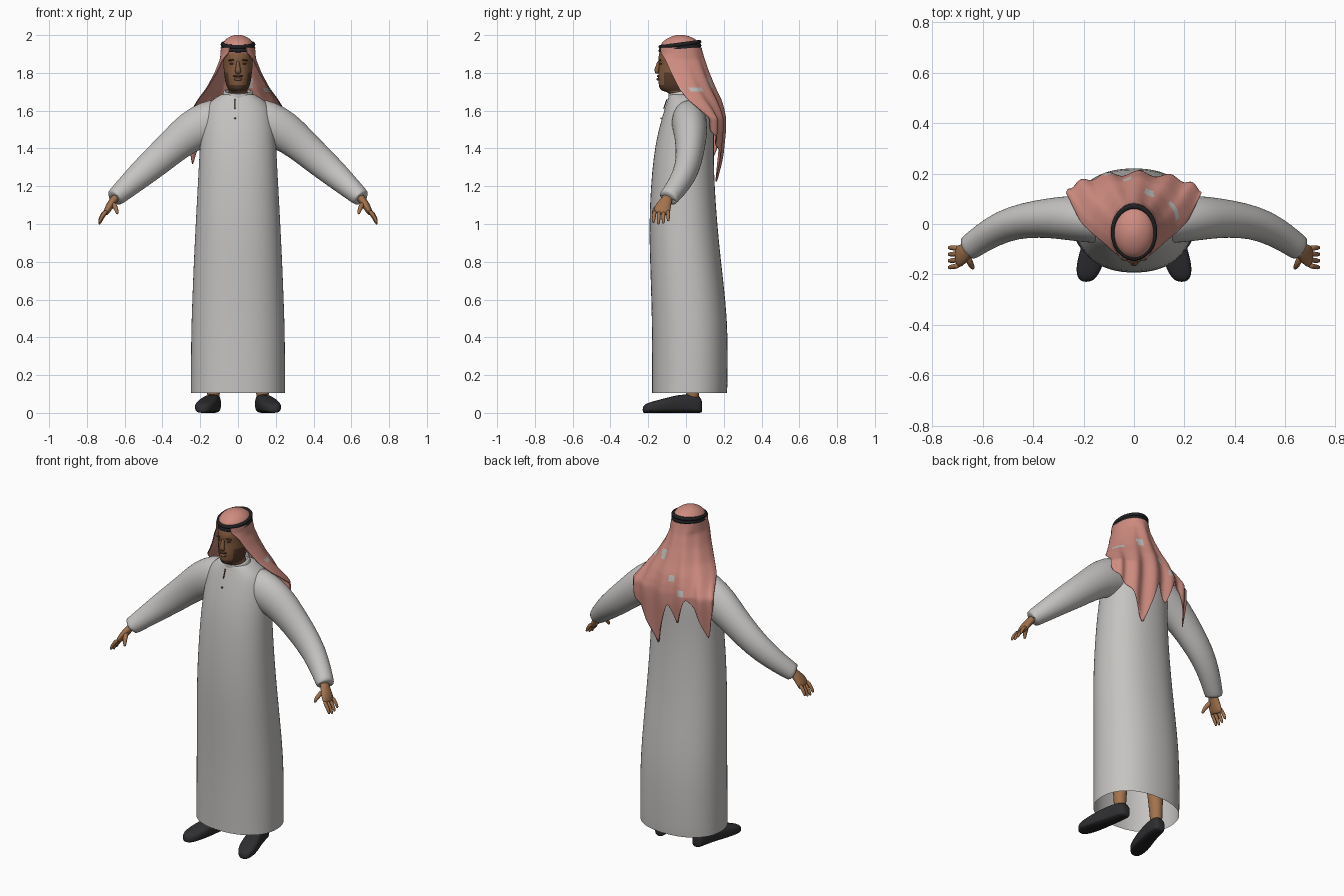
import bpy, bmesh
from math import sin, cos, pi, radians, copysign
from mathutils import Vector, Matrix

cube = bpy.data.objects.get("Cube")
if cube:
    bpy.data.objects.remove(cube)


def material(name, rgb):
    m = bpy.data.materials.new(name)
    m.use_nodes = True
    m.diffuse_color = (*rgb, 1)
    bsdf = m.node_tree.nodes["Principled BSDF"]
    bsdf.inputs["Base Color"].default_value = (*rgb, 1)
    bsdf.inputs["Roughness"].default_value = 0.8
    return m


CLOTH = material("robe_grey", (0.56, 0.55, 0.535))
PINK = material("scarf_pink", (0.62, 0.26, 0.215))
PALE = material("scarf_pale", (0.5, 0.5, 0.49))
BLACK = material("cord_black", (0.015, 0.015, 0.017))
FACE = material("face_brown", (0.23, 0.105, 0.05))
SKIN = material("hand_brown", (0.36, 0.17, 0.075))
BEARD = material("beard_brown", (0.1, 0.045, 0.025))
LEATHER = material("shoe_black", (0.028, 0.028, 0.031))


def finish(name, bm, mats, mirror=False, subdiv=1, rule=None):
    """Turn a bmesh into a smooth object with optional mirror and face colours."""
    bmesh.ops.recalc_face_normals(bm, faces=bm.faces)
    for f in bm.faces:
        f.smooth = True
        if rule:
            f.material_index = rule(f.calc_center_median())
    me = bpy.data.meshes.new(name)
    bm.to_mesh(me)
    bm.free()
    for m in mats:
        me.materials.append(m)
    ob = bpy.data.objects.new(name, me)
    bpy.context.collection.objects.link(ob)
    if mirror:
        ob.modifiers.new("Mirror", "MIRROR").use_mirror_merge = False
    if subdiv:
        s = ob.modifiers.new("Subdivision", "SUBSURF")
        s.levels = s.render_levels = subdiv
    return ob


def loft(name, rings, mats, closed=True, caps=(True, True), **kw):
    """Skin a list of point rings."""
    bm = bmesh.new()
    rows = [[bm.verts.new(p) for p in r] for r in rings]
    n = len(rows[0])
    for a, b in zip(rows, rows[1:]):
        for i in range(n if closed else n - 1):
            j = (i + 1) % n
            bm.faces.new((a[i], a[j], b[j], b[i]))
    if closed:
        for want, row in zip(caps, (rows[0], rows[-1])):
            if want:
                bm.faces.new(row)
    return finish(name, bm, mats, **kw)


def power(v, p):
    return copysign(abs(v) ** p, v)


def oval(z, hw, front, back, p=1.0, n=32, tilt=0.0):
    """Level ring given by half width, front y and back y."""
    c, r = (front + back) / 2, (back - front) / 2
    pts = []
    for i in range(n):
        a = 2 * pi * i / n
        y = c + r * power(sin(a), p)
        pts.append((hw * power(cos(a), p), y, z + tilt * y))
    return pts


def tube(name, stations, mats, n=16, **kw):
    """Skin ovals along a path of (centre, radius toward y, other radius)."""
    pts = [Vector(s[0]) for s in stations]
    rings = []
    for i, (c, (_, ry, rn)) in enumerate(zip(pts, stations)):
        d = (pts[min(i + 1, len(pts) - 1)] - pts[max(i - 1, 0)]).normalized()
        side = Vector((0, 1, 0))
        side = (side - d * side.dot(d)).normalized()
        up = d.cross(side)
        rings.append([c + side * ry * cos(2 * pi * k / n) + up * rn * sin(2 * pi * k / n)
                      for k in range(n)])
    return loft(name, rings, mats, **kw)


def ball(name, loc, size, mat, mirror=False, turn=0):
    bm = bmesh.new()
    mx = Matrix.Translation(loc) @ Matrix.Rotation(turn, 4, 'Y') @ Matrix.Diagonal((*size, 1))
    bmesh.ops.create_uvsphere(bm, u_segments=12, v_segments=8, radius=1, matrix=mx)
    return finish(name, bm, [mat], mirror, 0)


# Robe body, open at the hem
body = [(0.105, .25, -.18, .218), (0.12, .25, -.18, .22), (0.4, .25, -.18, .224),
        (0.6, .243, -.184, .21), (0.8, .235, -.191, .186), (1.0, .225, -.196, .166),
        (1.2, .214, -.187, .152), (1.35, .206, -.173, .147), (1.47, .2, -.153, .15),
        (1.56, .19, -.128, .145), (1.62, .172, -.11, .128), (1.655, .14, -.098, .105),
        (1.68, .1, -.09, .08), (1.69, .083, -.09, .062)]
loft("robe", [oval(*s, p=.9) for s in body], [CLOTH], caps=(False, True))

# Standing collar
loft("collar", [oval(z, w, -.094, .055, tilt=.2) for z, w in
                ((1.67, .088), (1.695, .08), (1.71, .076), (1.708, .068))],
     [CLOTH], caps=(False, False))

# Front opening and button
tube("placket", [((-.015, -.101, 1.66), .003, .003), ((-.015, -.113, 1.625), .003, .003),
                 ((-.015, -.118, 1.61), .003, .003)], [BEARD], n=6, subdiv=0)
ball("button", (-.015, -.132, 1.56), (.005, .004, .005), BEARD)

# Sleeves
tube("sleeves", [((.06, .01, 1.565), .09, .115), ((.16, .018, 1.535), .095, .118),
                 ((.25, .024, 1.49), .09, .108), ((.33, .024, 1.425), .08, .092),
                 ((.43, .016, 1.335), .07, .083), ((.52, -.008, 1.258), .064, .072),
                 ((.6, -.055, 1.185), .056, .058), ((.645, -.088, 1.145), .052, .05),
                 ((.658, -.097, 1.133), .05, .047), ((.65, -.092, 1.14), .04, .036)],
     [CLOTH], n=24, mirror=True)

# Hands: palm, four fingers and a thumb
tube("palms", [((.635, -.088, 1.155), .026, .022), ((.66, -.105, 1.125), .03, .021),
               ((.683, -.122, 1.09), .044, .021), ((.698, -.13, 1.06), .045, .016),
               ((.702, -.132, 1.052), .036, .01)], [SKIN], mirror=True)
for i, drop in enumerate((.008, 0, .004, .016)):
    y = -.165 + .023 * i
    tip = -.172 + .026 * i
    tube("fingers_%d" % (i + 1),
         [((.693, y, 1.072), .012, .012), ((.716, (y + tip) / 2, 1.04 + drop), .011, .011),
          ((.73, tip, 1.012 + drop), .0095, .0095), ((.735, tip, .997 + drop), .006, .006)],
         [SKIN], n=8, mirror=True)
tube("thumbs", [((.664, -.12, 1.115), .016, .016), ((.65, -.155, 1.09), .014, .014),
                ((.642, -.17, 1.07), .011, .011), ((.638, -.176, 1.05), .007, .007)],
     [SKIN], n=8, mirror=True)

# Head with a short beard along the jaw and chin
head = [(1.64, .056, -.07, .04), (1.695, .056, -.08, .04), (1.703, .046, -.125, .04),
        (1.715, .054, -.14, .04), (1.735, .063, -.145, .045), (1.757, .068, -.146, .05),
        (1.775, .071, -.149, .055), (1.80, .074, -.146, .06), (1.83, .077, -.144, .065),
        (1.85, .078, -.143, .065), (1.87, .079, -.149, .065), (1.9, .079, -.144, .065),
        (1.94, .075, -.13, .06)]


def beard_rule(c):
    chin = 1.7 < c.z < 1.745
    jaw = 1.7 < c.z < 1.79 and abs(c.x) > .05
    return 1 if c.y < -.02 and (chin or jaw) else 0


loft("head", [oval(*s) for s in head], [FACE, BEARD], rule=beard_rule)
tube("nose", [((0, -.143, 1.865), .008, .008), ((0, -.147, 1.84), .011, .01),
              ((0, -.155, 1.818), .014, .015), ((0, -.155, 1.803), .013, .018),
              ((0, -.146, 1.798), .006, .012)], [FACE], n=12)
ball("moustache", (0, -.147, 1.783), (.027, .008, .006), BEARD)
ball("lips", (0, -.148, 1.766), (.022, .008, .007), FACE)
ball("eyes", (.032, -.133, 1.848), (.012, .007, .005), BEARD, mirror=True)
ball("eyebrows", (.034, -.138, 1.868), (.02, .007, .004), BEARD, mirror=True, turn=.1)

# Scarf cap over the skull
cap = [(1.9, .086, -.14, .08), (1.93, .087, -.141, .08), (1.953, .083, -.134, .074),
       (1.972, .071, -.116, .06), (1.988, .052, -.09, .034), (1.998, .028, -.062, .004),
       (2.002, .01, -.04, -.02)]
loft("scarf_cap", [oval(*s) for s in cap], [PINK], caps=(False, True))

# Double head cord
for k in (-1, 1):
    bpy.ops.mesh.primitive_torus_add(major_radius=.1, minor_radius=.011, major_segments=48,
                                     minor_segments=10, location=(0, -.032, 1.941 + .0095 * k),
                                     rotation=(.13, 0, 0))
    cord = bpy.context.object
    cord.name = "head_cord_upper" if k > 0 else "head_cord_lower"
    cord.scale = (.83, 1.03, 1)
    cord.data.materials.append(BLACK)
    bpy.ops.object.shade_smooth()

# Hanging scarf: rows of (z, half width, front y, back y, wrap angle)
drape = [(1.935, .088, -.135, .08, 150), (1.905, .09, -.132, .086, 148),
         (1.87, .094, -.11, .095, 122), (1.8, .122, -.08, .118, 112),
         (1.72, .165, -.04, .15, 102), (1.66, .21, .005, .178, 94),
         (1.61, .24, .065, .192, 88), (1.56, .268, .12, .2, 85)]
hem = [(-1, 1.52), (-.75, 1.31), (-.5, 1.49), (-.33, 1.55), (-.18, 1.37), (-.03, 1.5),
       (.18, 1.21), (.42, 1.39), (.7, 1.46), (1, 1.52)]
COLS, STEPS = 64, 3


def hem_height(t):
    for (a, za), (b, zb) in zip(hem, hem[1:]):
        if t <= b:
            return za + (zb - za) * (t - a) / (b - a)
    return hem[-1][1]


def drape_point(row, t, depth):
    z, hw, front, back, wrap = row
    w = radians(wrap)
    y = back - (back - front) * (1 - cos(t * w)) / (1 - cos(w))
    fold = .011 * depth * sin(19 * t + .6) * (1 - t * t * .6)
    return Vector((hw * sin(t * w), y + fold, z))


columns = [2 * i / COLS - 1 for i in range(COLS + 1)]
rows = []
for i, (a, b) in enumerate(zip(drape, drape[1:])):
    for s in range(STEPS):
        f = s / STEPS
        mix = [u + (v - u) * f for u, v in zip(a, b)]
        rows.append([drape_point(mix, t, (i + f) / 7) for t in columns])
for s in range(7):
    f = s / 6
    line = []
    for t in columns:
        p = drape_point(drape[-1], t, 1)
        p.z += (hem_height(t) - p.z) * f
        p.y -= .1 * max(0, 1.5 - p.z)
        line.append(p)
    rows.append(line)

patches = [(.06, 1.745), (-.03, 1.645), (.155, 1.71), (-.1, 1.575)]


def patch_rule(c):
    return int(any(abs(c.x - x) < .016 and abs(c.z - z) < .018 for x, z in patches))


scarf = loft("scarf_drape", rows, [PINK, PALE], closed=False, rule=patch_rule)
thick = scarf.modifiers.new("Thickness", "SOLIDIFY")
thick.thickness = .005
thick.offset = 0

# Shins and shoes
tube("shins", [((.13, .035, .05), .036, .034), ((.13, .035, .12), .036, .034),
               ((.125, .03, .3), .05, .048), ((.12, .02, .5), .055, .052)],
     [SKIN], mirror=True)
shoe = [(.086, .125, .02, .06), (.076, .125, .035, .09), (.03, .13, .042, .1),
        (-.04, .145, .046, .097), (-.11, .163, .055, .078), (-.18, .18, .052, .06),
        (-.215, .187, .037, .048), (-.23, .19, .016, .032)]
rings = []
for y, cx, hw, h in shoe:
    rings.append([(cx + hw * power(cos(2 * pi * k / 20), .8), y,
                   h / 2 * (1 + power(sin(2 * pi * k / 20), .6))) for k in range(20)])
loft("shoes", rings, [LEATHER, BLACK], mirror=True, rule=lambda c: int(c.z < .012))
